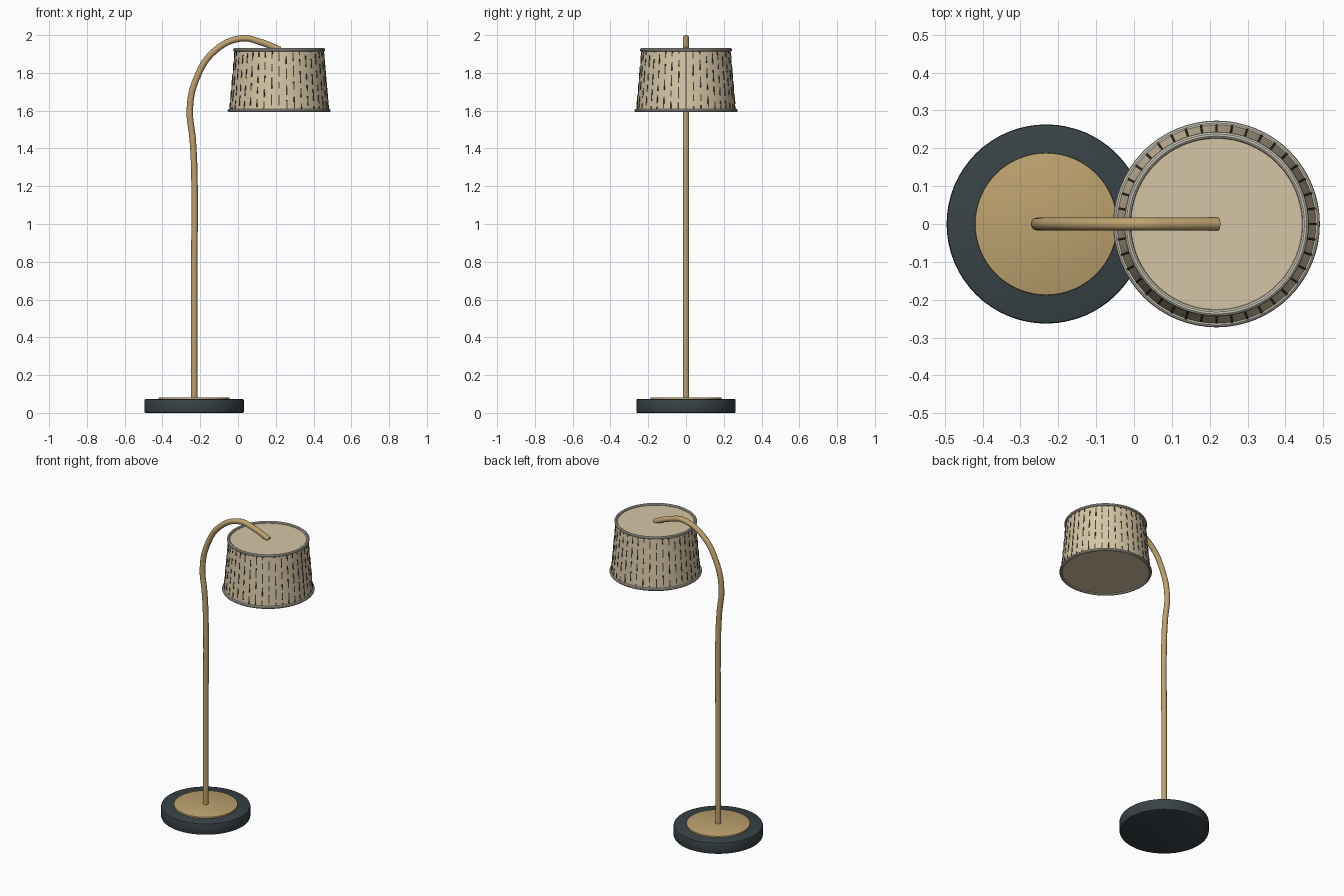
import bpy, math, random
from mathutils import Matrix, Vector
import bmesh

if "Cube" in bpy.data.objects:
    bpy.data.objects.remove(bpy.data.objects["Cube"])

random.seed(4)
BASE_X, SHADE_X = -0.232, 0.218


def material(name, rgb):
    m = bpy.data.materials.new(name)
    m.diffuse_color = (*rgb, 1)
    m.use_nodes = True
    m.node_tree.nodes["Principled BSDF"].inputs["Base Color"].default_value = m.diffuse_color
    return m


BRASS = material("brass", (0.51, 0.36, 0.16))
SLATE = material("slate", (0.04, 0.055, 0.062))
LINEN = material("linen", (0.67, 0.56, 0.38))
TRIM = material("trim", (0.58, 0.55, 0.46))
INK = material("dark_weave", (0.07, 0.055, 0.035))


def smooth(obj, name, mat):
    obj.name = name
    obj.data.materials.append(mat)
    bpy.ops.object.shade_smooth_by_angle(angle=math.radians(35))


def frustum(name, x, z0, z1, r0, r1, mat, bevel=0):
    bpy.ops.mesh.primitive_cone_add(vertices=64, radius1=r0, radius2=r1,
                                    depth=z1 - z0, location=(x, 0, (z0 + z1) / 2))
    o = bpy.context.object
    if bevel:
        b = o.modifiers.new("edge", "BEVEL")
        b.width, b.segments = bevel, 2
        bpy.ops.object.modifier_apply(modifier=b.name)
    smooth(o, name, mat)


def ring(name, z, radius, thick):
    bpy.ops.mesh.primitive_torus_add(major_radius=radius, minor_radius=thick, major_segments=64,
                                     minor_segments=10, location=(SHADE_X, 0, z))
    smooth(bpy.context.object, name, TRIM)


# Round base and brass plate
frustum("base", BASE_X, 0, 0.073, 0.263, 0.263, SLATE, 0.006)
frustum("base_plate", BASE_X, 0.06, 0.082, 0.188, 0.188, BRASS, 0.003)

# Stem with gooseneck
path = [(-0.232, 0.07), (-0.232, 0.7), (-0.232, 1.3), (-0.240, 1.45), (-0.255, 1.61),
        (-0.222, 1.765), (-0.125, 1.915), (0.02, 1.983), (0.12, 1.963), (0.222, 1.922)]
curve = bpy.data.curves.new("stem", "CURVE")
curve.dimensions = "3D"
curve.bevel_depth, curve.bevel_resolution = 0.017, 4
curve.resolution_u, curve.use_fill_caps = 8, True
sp = curve.splines.new("BEZIER")
sp.bezier_points.add(len(path) - 1)
for p, (x, z) in zip(sp.bezier_points, path):
    p.co = (x, 0, z)
    p.handle_left_type = p.handle_right_type = "AUTO"
stem = bpy.data.objects.new("stem", curve)
bpy.context.collection.objects.link(stem)
bpy.ops.object.select_all(action="DESELECT")
stem.select_set(True)
bpy.context.view_layer.objects.active = stem
bpy.ops.object.convert(target="MESH")
smooth(bpy.context.object, "stem", BRASS)

# Tapered shade with trim rings
Z0, Z1, R0, R1 = 1.60, 1.92, 0.263, 0.235
frustum("shade", SHADE_X, Z0, Z1, R0, R1, LINEN)
ring("shade_top_ring", 1.922, 0.235, 0.009)
ring("shade_bottom_ring", 1.601, 0.264, 0.009)

# Dashed weave: thin bars lying on the sloped wall
bm = bmesh.new()
tilt = Matrix.Rotation(-math.atan2(R0 - R1, Z1 - Z0), 4, "Y")


def dash(angle, za, zb):
    z = (za + zb) / 2
    r = R0 + (R1 - R0) * (z - Z0) / (Z1 - Z0)
    m = (Matrix.Rotation(angle, 4, "Z") @ Matrix.Translation((r, 0, z)) @ tilt
         @ Matrix.Diagonal((0.004, 0.006, zb - za, 1)))
    bmesh.ops.create_cube(bm, size=1, matrix=m)


COLS = 40
dash(0, Z0, Z1)
for i in range(1, COLS):
    z = Z0 - 0.02 + random.uniform(0, 0.05)
    while z < Z1 - 0.01:
        length = random.uniform(0.03, 0.065)
        dash(i * math.tau / COLS, max(z, Z0), min(z + length, Z1))
        z += length + random.uniform(0.02, 0.035)
mesh = bpy.data.meshes.new("shade_weave")
bm.to_mesh(mesh)
bm.free()
mesh.materials.append(INK)
weave = bpy.data.objects.new("shade_weave", mesh)
weave.location.x = SHADE_X
bpy.context.collection.objects.link(weave)
